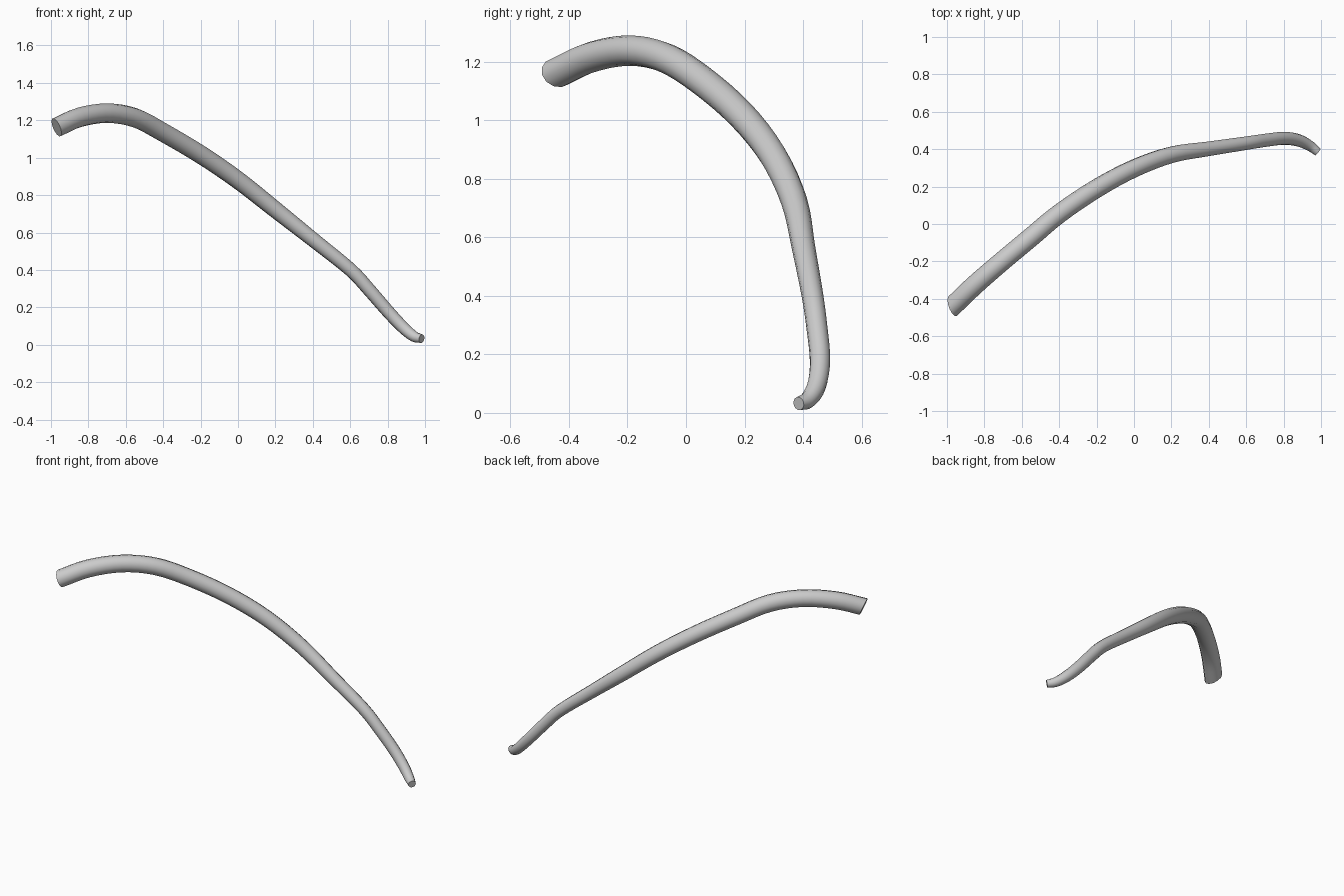
import bpy, bmesh, math
from mathutils import Vector

if "Cube" in bpy.data.objects:
    bpy.data.objects.remove(bpy.data.objects["Cube"])

# centre line of the curved rod: x, y, z, radius
PATH = [(-0.97, -0.44, 1.162, 0.053), (-0.85, -0.325, 1.215, 0.053),
        (-0.7, -0.195, 1.238, 0.052), (-0.55, -0.07, 1.213, 0.052),
        (-0.4, 0.055, 1.135, 0.051), (-0.2, 0.19, 1.017, 0.050),
        (0.0, 0.297, 0.88, 0.048), (0.2, 0.37, 0.722, 0.045),
        (0.4, 0.402, 0.563, 0.040), (0.6, 0.432, 0.402, 0.037),
        (0.7, 0.447, 0.295, 0.036), (0.8, 0.458, 0.18, 0.035),
        (0.88, 0.447, 0.095, 0.033), (0.94, 0.418, 0.045, 0.029),
        (0.982, 0.385, 0.032, 0.023)]
SIDES, STEPS = 12, 4
START_CUT = Vector((0.87, 0.33, 0.38)).normalized()


def smooth_path(pts, steps):
    """Catmull-Rom samples through the path points."""
    p = [Vector(q) for q in pts]
    p = [2 * p[0] - p[1]] + p + [2 * p[-1] - p[-2]]
    out = []
    for i in range(1, len(p) - 2):
        a, b, c, d = p[i - 1:i + 3]
        for s in range(steps):
            t = s / steps
            out.append(0.5 * (2 * b + (c - a) * t + (2 * a - 5 * b + 4 * c - d) * t * t
                              + (3 * b - a - 3 * c + d) * t ** 3))
    return out + [p[-2]]


samples = smooth_path([Vector(q) for q in PATH], STEPS)
centres = [s.to_3d() for s in samples]
bm = bmesh.new()
rings = []
side = Vector((0, 0, 1))
for i, (c, s) in enumerate(zip(centres, samples)):
    tangent = (centres[min(i + 1, len(centres) - 1)] - centres[max(i - 1, 0)]).normalized()
    side = (side - tangent * side.dot(tangent)).normalized()
    other = tangent.cross(side)
    ring = []
    for k in range(SIDES):
        a = math.tau * k / SIDES
        off = (side * math.cos(a) + other * math.sin(a)) * s[3]
        if i == 0:  # slanted cut at the thick end
            off -= tangent * (off.dot(START_CUT) / tangent.dot(START_CUT))
        ring.append(bm.verts.new(c + off))
    rings.append(ring)

# skin and flat end caps
for r, n in zip(rings, rings[1:]):
    for k in range(SIDES):
        j = (k + 1) % SIDES
        bm.faces.new((r[k], r[j], n[j], n[k]))
bm.faces.new(rings[0][::-1])
bm.faces.new(rings[-1])
bmesh.ops.recalc_face_normals(bm, faces=bm.faces)

mesh = bpy.data.meshes.new("curved_rod")
bm.to_mesh(mesh)
bm.free()
rod = bpy.data.objects.new("curved_rod", mesh)
bpy.context.collection.objects.link(rod)
bpy.context.view_layer.objects.active = rod
rod.select_set(True)
bpy.ops.object.shade_smooth_by_angle(angle=math.radians(40))
